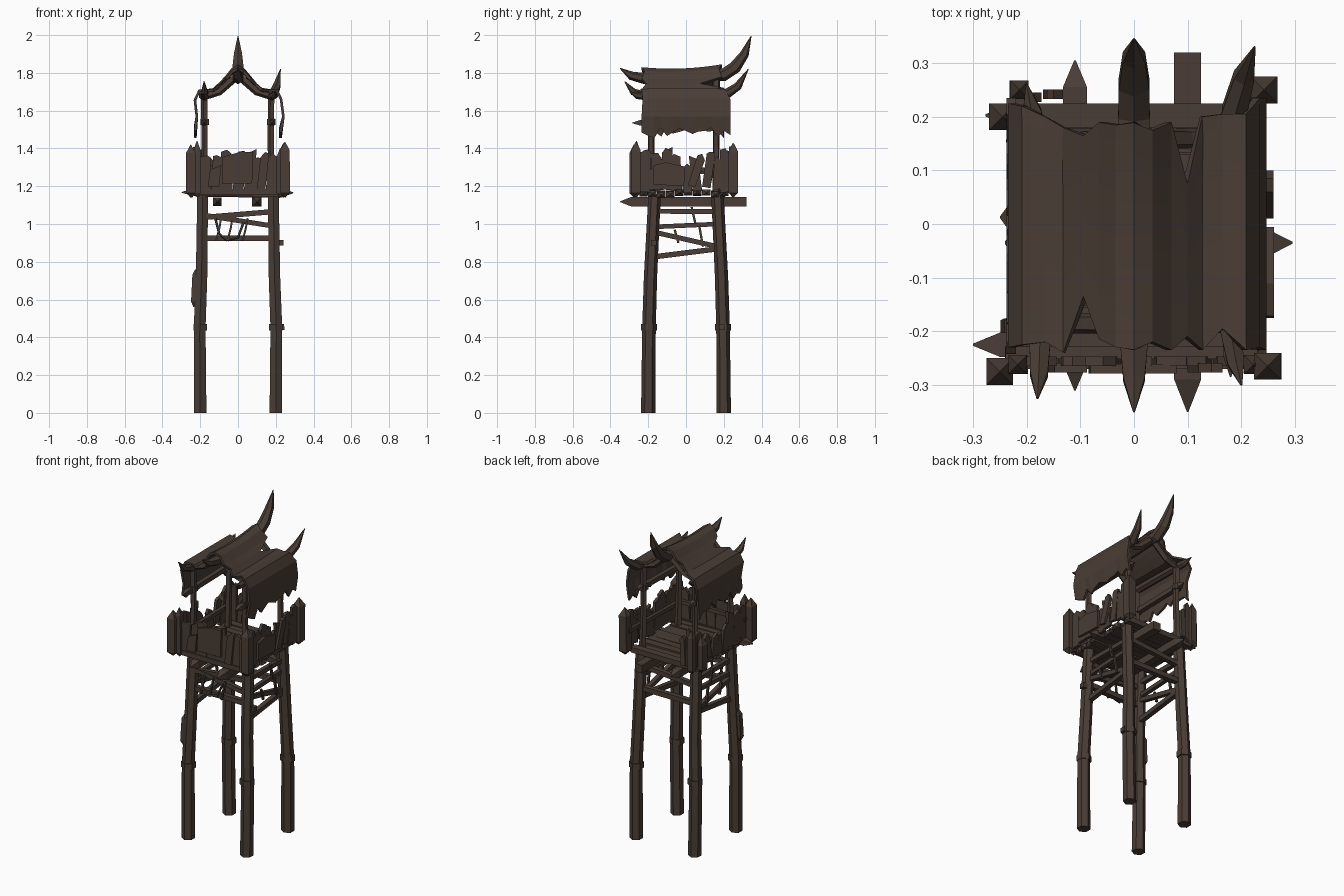
import bpy, bmesh, math, random
from mathutils import Vector as V

random.seed(7)
R = random.uniform
wood = bpy.data.materials.new("dark weathered wood")
wood.diffuse_color = (0.068, 0.047, 0.036, 1)


def finish(name, bm):
    bmesh.ops.recalc_face_normals(bm, faces=bm.faces)
    me = bpy.data.meshes.new(name)
    bm.to_mesh(me)
    bm.free()
    me.materials.append(wood)
    ob = bpy.data.objects.new(name, me)
    bpy.context.collection.objects.link(ob)
    return ob


def tube(name, pts, radii, sides=6, squash=1.0):
    """Faceted tapering tube along a path."""
    pts = [V(p) for p in pts]
    if not isinstance(radii, (list, tuple)):
        radii = [radii] * len(pts)
    d = (pts[-1] - pts[0]).normalized()
    ref = V((1, 0, 0)) if abs(d.x) < 0.8 else V((0, 0, 1))
    bm, rings = bmesh.new(), []
    for i, p in enumerate(pts):
        t = (pts[min(i + 1, len(pts) - 1)] - pts[max(i - 1, 0)]).normalized()
        u = (ref - t * ref.dot(t)).normalized()
        v = t.cross(u)
        ring = []
        for k in range(sides):
            a = 2 * math.pi * (k + 0.5) / sides
            ring.append(bm.verts.new(p + radii[i] * (u * math.cos(a) + v * squash * math.sin(a))))
        rings.append(ring)
    for a, b in zip(rings, rings[1:]):
        for k in range(sides):
            bm.faces.new((a[k], a[(k + 1) % sides], b[(k + 1) % sides], b[k]))
    bm.faces.new(rings[0])
    bm.faces.new(rings[-1])
    return finish(name, bm)


def beam(name, a, b, w, tip_a=0, tip_b=0, squash=1.0):
    """Square timber from a to b with optional sharpened ends; w is its width."""
    a, b = V(a), V(b)
    d = (b - a).normalized()
    r = w / math.sqrt(2)
    pts, rad = [a, b], [r, r]
    if tip_a:
        pts, rad = [a, a + d * tip_a, b], [0.002, r, r]
    if tip_b:
        pts, rad = pts[:-1] + [b - d * tip_b, b], rad + [0.002]
    return tube(name, pts, rad, 4, squash)


def planks(name, place, items):
    """Broken boards: items are (start, end, bottom, top, lean, depth)."""
    bm = bmesh.new()
    for s0, s1, z0, z1, lean, dep in items:
        out = [(s0, z0 + R(-.008, .008)), (s1, z0 + R(-.008, .008)),
               (s1 + lean, z1 + R(-.03, .008)), (s0 + (s1 - s0) * R(.3, .7) + lean, z1 + R(-.01, .012)),
               (s0 + lean, z1 + R(-.03, .008))]
        th = 0.018
        f = [bm.verts.new(place(s, z, dep)) for s, z in out]
        g = [bm.verts.new(place(s, z, dep - th)) for s, z in out]
        bm.faces.new(f)
        bm.faces.new(g[::-1])
        for k in range(5):
            j = (k + 1) % 5
            bm.faces.new((f[k], g[k], g[j], f[j]))
    return finish(name, bm)


# Legs, slightly crooked, and the thinner roof posts above them
for sx, sn in ((-1, "left"), (1, "right")):
    for sy, yn in ((-1, "front"), (1, "back")):
        tube(f"{yn}_{sn}_leg",
             [(sx * .20, sy * .20, 0), (sx * .203, sy * .196, .45), (sx * .193, sy * .188, .72),
              (sx * .187, sy * .166, 1.16)], [.038, .036, .035, .033])
        y = -.185 if sy < 0 else .16
        tube(f"{yn}_{sn}_roof_post", [(sx * .183, y, 1.15), (sx * .175, y, 1.42), (sx * .177, y, 1.68)],
             [.022, .018, .019], 5)
        tube(f"{yn}_{sn}_post_collar", [(sx * .177, y, 1.525), (sx * .177, y, 1.555)], .026, 6)
        tube(f"{yn}_{sn}_rafter", [(sx * .19, y, 1.67), (sx * .10, y, 1.70), (0, y, 1.79)], [.018, .02, .022], 5)
        tube(f"{yn}_{sn}_leg_knot", [(sx * .2, sy * .196, .435), (sx * .2, sy * .196, .47)], .042, 6)
beam("leg_repair_board", (-.235, -.195, .56), (-.225, -.19, .76), .03, .03, .03)
beam("leg_peg", (.18, -.17, .9), (.24, -.17, .9), .03)
beam("leg_spike", (.19, .19, .45), (.245, .19, .455), .03)

# Braces between the legs
for y, n in ((-.175, "front"), (.175, "back")):
    beam(n + "_upper_brace", (-.18, y, 1.035), (.18, y, 1.065), .028)
    beam(n + "_lower_brace", (-.19, y, .925), (.19, y, .925), .03)
beam("front_slanted_brace", (-.17, -.18, 1.045), (.18, -.18, .99), .026)
for x, n in ((-.185, "left"), (.185, "right")):
    beam(n + "_upper_brace", (x, -.16, 1.068), (x, .16, 1.065), .026)
    beam(n + "_middle_brace", (x, -.16, .985), (x, .17, 1.0), .024)
    beam(n + "_slanted_brace", (x, -.16, .955), (x, .19, .875), .026)
    beam(n + "_lower_brace", (x, -.18, .825), (x, .18, .87), .028)
    for y, z0, z1 in ((-.06, .90, .97), (.03, 1.0, 1.09), (.07, .88, .99)):
        beam(n + "_brace_stick", (x * 1.08, y + .02, z0), (x * 1.08, y, z1), .012)

# Hanging ropes at the front
for x in (-.11, -.05, .03):
    tube("front_rope", [(x + .02, -.195, 1.03), (x + .012, -.2, .98), (x - .006, -.195, .91)], .007, 4)
tube("rope_loop", [(-.12, -.19, 1.03), (-.1, -.2, .95), (-.06, -.2, .915), (.0, -.2, .93), (.03, -.19, 1.01)],
     .007, 5)

# Carrying beams under the floor
beam("left_floor_beam", (-.11, -.31, 1.118), (-.11, .305, 1.118), .045, .05, .05)
beam("right_floor_beam", (.10, -.35, 1.118), (.10, .32, 1.118), .05, .06, 0)

# Floor boards running across, a few with long sharpened ends
long_left, long_right = {0: -.30, 9: -.277}, {4: .295}
for i in range(10):
    y = -.225 + i * .0475
    a, b = long_left.get(i, -R(.225, .25)), long_right.get(i, R(.225, .255))
    z = 1.166 + R(-.006, .006)
    beam("floor_board", (a, y, z), (b, y, z + R(-.008, .008)), .032,
         .05 if i in long_left else .015, .04 if i in long_right else .015, 1.4)
beam("front_floor_edge", (-.24, -.255, 1.17), (.24, -.255, 1.17), .03)

# Sharpened corner posts
for x, y, top in ((-.25, -.275, 1.42), (.25, -.265, 1.435), (.24, .25, 1.43), (-.215, .25, 1.41),
                  (-.215, -.262, 1.44), (.222, -.262, 1.40), (-.245, .2, 1.36)):
    w = .05 if abs(x) > .23 else .035
    beam("corner_post", (x, y, 1.14), (x + R(-.004, .004), y, top), w, .025, .045)

# Palisade walls: front, right, left and a stub at the back
front = [(-.20 + i * .058, -.20 + i * .058 + .056, 1.17, h, l, 0) for i, (h, l) in enumerate(
    ((1.37, 0), (1.36, .01), (1.39, -.006), (1.38, .004), (1.39, .01), (1.36, -.012), (1.37, .008)))]
front += [(-.085, .075, 1.215, 1.375, .004, .014), (-.16, -.10, 1.20, 1.31, .012, .012),
          (.10, .145, 1.19, 1.385, .02, .012)]
planks("front_wall", lambda s, z, d: V((s, -.265 - d, z)), front)

side = [(-.245, -.19, 1.17, 1.39, .004, 0), (-.19, -.135, 1.18, 1.37, .006, 0),
        (-.135, -.08, 1.18, 1.40, .008, 0), (-.08, -.02, 1.18, 1.38, -.01, 0),
        (-.02, .03, 1.17, 1.31, .01, 0), (.035, .085, 1.18, 1.36, -.02, 0),
        (.085, .13, 1.19, 1.39, .025, 0), (.14, .18, 1.18, 1.35, .01, 0),
        (.18, .235, 1.17, 1.39, 0, 0)]
planks("right_wall", lambda s, z, d: V((.247 + d, s, z)),
       side + [(-.175, -.01, 1.205, 1.32, .004, .014), (.01, .05, 1.2, 1.36, .05, .013)])
planks("left_wall", lambda s, z, d: V((-.238 - d, s, z)),
       [(a, b, z0, z1 - (.05 if -.1 < a < .16 else 0), l, d) for a, b, z0, z1, l, d in side])
planks("back_wall_stub", lambda s, z, d: V((s, .245 + d, z)),
       [(-.20, -.172, 1.17, 1.40, 0, 0), (-.17, -.14, 1.17, 1.36, .008, .006)])
for n, a, b in (("front", (-.24, -.24, 1.3), (.24, -.24, 1.29)),
                ("right", (.222, -.26, 1.28), (.222, .25, 1.29)),
                ("left", (-.212, -.26, 1.27), (-.212, .25, 1.28))):
    beam(n + "_wall_rail", a, b, .024)

# Long roof poles ending in horns
tube("ridge_pole", [(0, -.35, 1.825), (0, -.29, 1.785), (0, -.22, 1.77), (0, .1, 1.785), (0, .2, 1.79),
                    (0, .26, 1.83), (0, .31, 1.90), (.0, .345, 1.995)],
     [.002, .023, .03, .03, .034, .033, .024, .002])
tube("right_eave_pole", [(.20, -.30, 1.70), (.19, -.26, 1.68), (.18, -.2, 1.675), (.18, .15, 1.675),
                         (.187, .21, 1.685), (.205, .275, 1.73), (.225, .33, 1.82)],
     [.002, .018, .022, .022, .027, .022, .002])
tube("left_eave_pole", [(-.18, -.325, 1.755), (-.177, -.28, 1.70), (-.175, -.21, 1.675), (-.18, .15, 1.675),
                        (-.19, .21, 1.68), (-.20, .26, 1.70)],
     [.002, .019, .023, .022, .02, .002])
for x, n in ((-.18, "left"), (.18, "right")):
    beam(n + "_side_rail", (x, -.285, 1.535), (x, .22, 1.545), .028, .04, .03)

# Draped roof hide: columns are (x, z, front edge y, back edge y)
cols = [(-.218, 1.57, -.22, .20), (-.228, 1.655, -.23, .225), (-.205, 1.705, -.225, .22),
        (-.165, 1.703, -.22, .20), (-.13, 1.705, -.24, .18), (-.09, 1.738, -.135, .165),
        (-.06, 1.765, -.215, .19), (-.03, 1.80, -.23, .185), (0, 1.815, -.235, .19),
        (.03, 1.80, -.22, .175), (.065, 1.76, -.235, .19), (.095, 1.735, -.21, .075),
        (.125, 1.705, -.235, .20), (.165, 1.703, -.195, .205), (.205, 1.71, -.235, .205),
        (.228, 1.66, -.23, .235), (.24, 1.57, -.235, .235)]
N = 14
bm = bmesh.new()
grid = []
for first in (True, False):
    x, z, f, b = cols[0] if first else cols[-1]
    hem = [(x + (-.008 if first else -.015), 1.49 + R(-.035, .035), f + (b - f) * k / N) for k in range(N + 1)]
    hem_col = [bm.verts.new((p[0], p[2], p[1])) for p in hem]
    if first:
        grid.append(hem_col)
        for x, z, f, b in cols:
            col = []
            for k in range(N + 1):
                y = f + (b - f) * k / N
                lift = .05 * max(0, 1 - abs(x) / .2)
                col.append(bm.verts.new((x, y, z + lift * (y + .05) + .25 * lift * (y / .2) ** 2)))
            grid.append(col)
    else:
        grid.append(hem_col)
for a, b in zip(grid, grid[1:]):
    for k in range(N):
        bm.faces.new((a[k], b[k], b[k + 1], a[k + 1]))
roof = finish("roof_hide", bm)
m = roof.modifiers.new("thickness", 'SOLIDIFY')
m.thickness = 0.014
m.offset = 0
